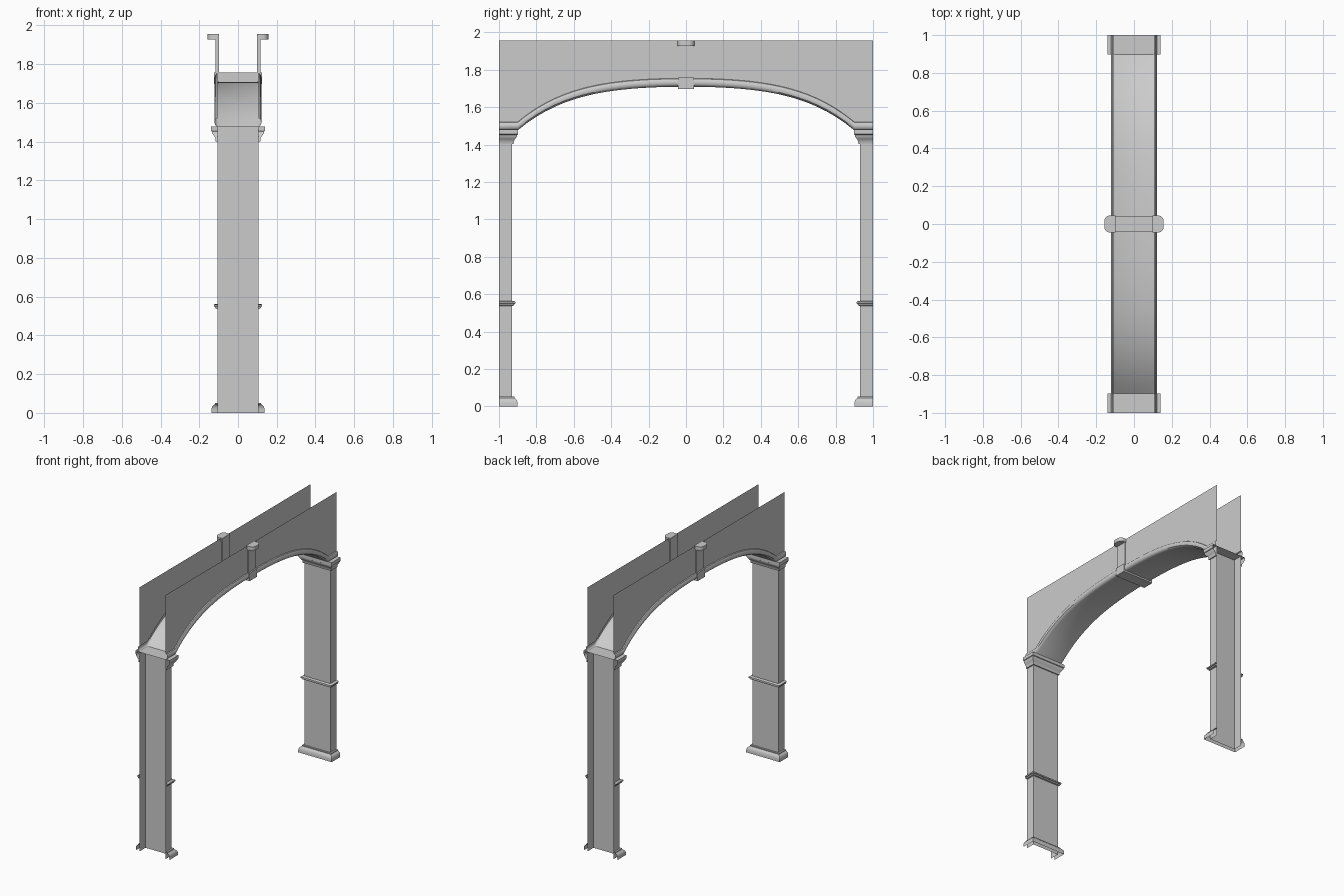
import bpy
import bmesh
import math

cube = bpy.data.objects.get("Cube")
if cube:
    bpy.data.objects.remove(cube, do_unlink=True)

# One plain stone colour
stone = bpy.data.materials.new("grey_stone")
stone.use_nodes = True
colour = (0.6, 0.6, 0.6, 1)
stone.diffuse_color = colour
stone.node_tree.nodes["Principled BSDF"].inputs["Base Color"].default_value = colour

HALF = 0.107     # half width of the posts and walls
INNER = 0.93     # inner face of the posts
TOP = 1.955
ROLL = 0.045     # height of the roll moulding


def finish(name, bm):
    mesh = bpy.data.meshes.new(name)
    bm.to_mesh(mesh)
    bm.free()
    mesh.materials.append(stone)
    obj = bpy.data.objects.new(name, mesh)
    bpy.context.collection.objects.link(obj)
    bpy.ops.object.select_all(action='DESELECT')
    obj.select_set(True)
    bpy.context.view_layer.objects.active = obj
    bpy.ops.object.shade_smooth_by_angle(angle=math.radians(35))
    return obj


def sheet(name, rows):
    """Open surface through equal rows of points."""
    bm = bmesh.new()
    grid = [[bm.verts.new(p) for p in row] for row in rows]
    for a, b in zip(grid, grid[1:]):
        for j in range(len(a) - 1):
            bm.faces.new((a[j], a[j + 1], b[j + 1], b[j]))
    return finish(name, bm)


def channel(name, profile, end):
    """Three-sided moulding open at the outer end; profile is (offset, z)."""
    rows = []
    for d, z in profile:
        x, y = HALF + d, INNER - d
        plan = [(x, -1), (x, -y), (-x, -y), (-x, -1)]
        rows.append([(-end * px, -end * py, z) for px, py in plan])
    return sheet(name, rows)


def prism(name, outline, z0, z1):
    bm = bmesh.new()
    face = bm.faces.new([bm.verts.new((x, y, z0)) for x, y in outline])
    new = bmesh.ops.extrude_face_region(bm, geom=[face])["geom"]
    verts = [v for v in new if isinstance(v, bmesh.types.BMVert)]
    bmesh.ops.translate(bm, verts=verts, vec=(0, 0, z1 - z0))
    bmesh.ops.recalc_face_normals(bm, faces=bm.faces)
    return finish(name, bm)


def rect(x0, x1, y):
    return [(x0, -y), (x1, -y), (x1, y), (x0, y)]


def arch(y):
    """Height of the underside of the arch."""
    y = min(abs(y), 0.9)
    return 1.709 - 0.109 * y ** 2 - 0.221 * y ** 4


# Posts with base, band and capital at both ends
base = [(0.03, 0), (0.03, 0.02), (0.026, 0.033), (0.018, 0.042),
        (0.012, 0.045), (0.012, 0.052), (0, 0.052)]
band = [(0, 0.537), (0.01, 0.539), (0.012, 0.547), (0.018, 0.549),
        (0.018, 0.558), (0.012, 0.562), (0, 0.562)]
capital = [(0, 1.402), (0.008, 1.402), (0.01, 1.42), (0.014, 1.425),
           (0.02, 1.434), (0.027, 1.444), (0.028, 1.452), (0.033, 1.455),
           (0.033, 1.479)]
for label, end in (("front", -1), ("back", 1)):
    channel(label + "_post", [(0, 0), (0, 1.479)], end)
    channel(label + "_base", base, end)
    channel(label + "_band", band, end)
    channel(label + "_capital", capital, end)
    # Flat top of the capital
    ya, yb = sorted((end, end * (INNER - 0.033)))
    xw = HALF + 0.033
    sheet(label + "_capital_top", [[(-xw, ya, 1.479), (xw, ya, 1.479)],
                                   [(-xw, yb, 1.479), (xw, yb, 1.479)]])

# Arch underside with a roll moulding along both edges
steps = 36
stations = [-1] + [-0.9 + 1.8 * i / steps for i in range(steps + 1)] + [1]
edge = [(HALF, ROLL), (0.114, 0.042), (0.119, 0.033), (0.121, 0.022),
        (0.118, 0.01), (0.11, 0.003), (0.1, 0)]
section = edge + [(-x, h) for x, h in reversed(edge)]
sheet("arch_soffit", [[(x, y, arch(y) + h) for x, h in section] for y in stations])

# Thin walls above the arch, with a keystone on each
for label, side in (("left", 1), ("right", -1)):
    rows = []
    for y in stations:
        col = [(side * HALF, y, TOP), (side * HALF, y, arch(y) + ROLL)]
        rows.append(col[::side])
    sheet(label + "_wall", rows)
    x0 = side * 0.098
    prism(label + "_keystone_shaft", rect(x0, side * 0.115, 0.04), 1.74, 1.93)
    # Cap rounded at its outer corners
    r = 0.03
    corner = [(0.157 - r + r * math.cos(a), 0.045 - r + r * math.sin(a))
              for a in [math.pi / 2 * k / 6 for k in range(7)]]
    half = corner + [(0.098, 0.045)]
    outline = half + [(x, -y) for x, y in reversed(half)]
    prism(label + "_keystone_cap", [(side * x, y) for x, y in outline], 1.928, TOP)

# Block joining the keystones under the arch
prism("keystone_block", rect(-0.125, 0.125, 0.042), 1.697, 1.757)
